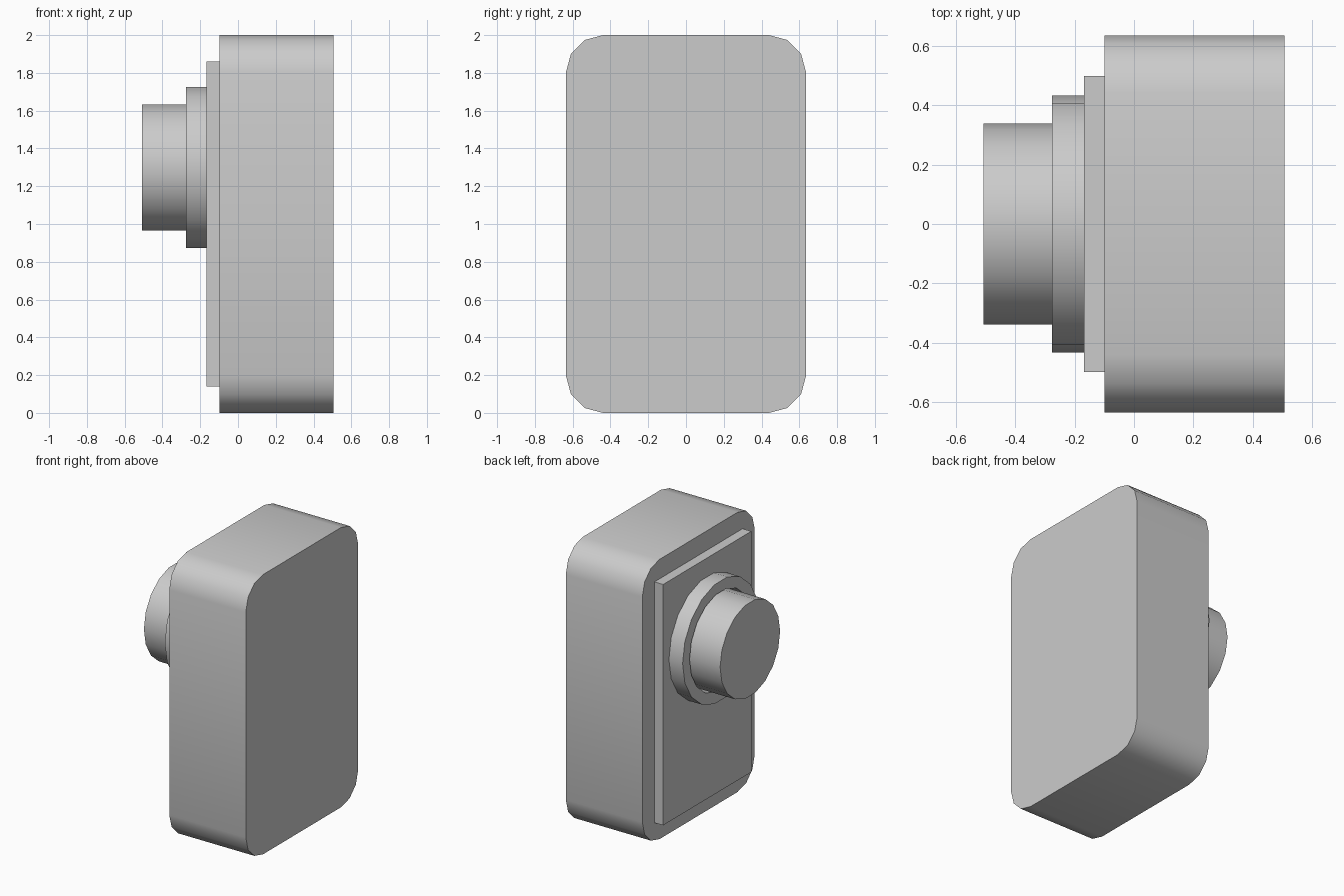
import bpy, bmesh
from math import sin, cos, tau, radians

if "Cube" in bpy.data.objects:
    bpy.data.objects.remove(bpy.data.objects["Cube"])


def finish(name, bm):
    bmesh.ops.recalc_face_normals(bm, faces=bm.faces)
    mesh = bpy.data.meshes.new(name)
    bm.to_mesh(mesh)
    bm.free()
    ob = bpy.data.objects.new(name, mesh)
    bpy.context.collection.objects.link(ob)
    bpy.ops.object.select_all(action='DESELECT')
    ob.select_set(True)
    bpy.context.view_layer.objects.active = ob
    bpy.ops.object.shade_smooth_by_angle(angle=radians(35))
    return ob


def prism(name, outline, x0, x1):
    """Extrude a (y, z) outline along x."""
    bm = bmesh.new()
    face = bm.faces.new([bm.verts.new((x0, y, z)) for y, z in outline])
    ext = bmesh.ops.extrude_face_region(bm, geom=[face], use_keep_orig=True)
    verts = [v for v in ext['geom'] if isinstance(v, bmesh.types.BMVert)]
    bmesh.ops.translate(bm, verts=verts, vec=(x1 - x0, 0, 0))
    return finish(name, bm)


def rounded_rect(w, h, r, zc, steps=3):
    """Rectangle outline of half sizes w, h with rounded corners."""
    pts = []
    for q, (sy, sz) in enumerate([(1, 1), (-1, 1), (-1, -1), (1, -1)]):
        for i in range(steps + 1):
            a = (q + i / steps) * tau / 4
            pts.append((sy * (w - r) + r * cos(a), zc + sz * (h - r) + r * sin(a)))
    return pts


def circle(r, zc, n=18):
    return [(r * cos(i * tau / n), zc + r * sin(i * tau / n)) for i in range(n)]


def tube(name, r_out, r_in, zc, x0, x1, n=18):
    """Hollow ring around the x direction."""
    bm = bmesh.new()
    section = [(x0, r_out), (x1, r_out), (x1, r_in), (x0, r_in)]
    loops = [[bm.verts.new((x, y, z)) for y, z in circle(r, zc, n)] for x, r in section]
    for k in range(4):
        a, b = loops[k], loops[(k + 1) % 4]
        for i in range(n):
            j = (i + 1) % n
            bm.faces.new((a[i], a[j], b[j], b[i]))
    return finish(name, bm)


BARREL_Z = 1.299

# Main rounded housing
prism("housing", rounded_rect(0.635, 1.0, 0.195, 1.0), -0.099, 0.506)

# Raised rectangular plate on the back
w, h = 0.498, 0.861
prism("face_plate", [(w, 1 + h), (-w, 1 + h), (-w, 1 - h), (w, 1 - h)], -0.168, -0.099)

# Collar with a narrow gap around the barrel
tube("collar", 0.433, 0.354, BARREL_Z, -0.276, -0.168)

# Protruding round barrel
prism("barrel", circle(0.339, BARREL_Z), -0.507, -0.168)
